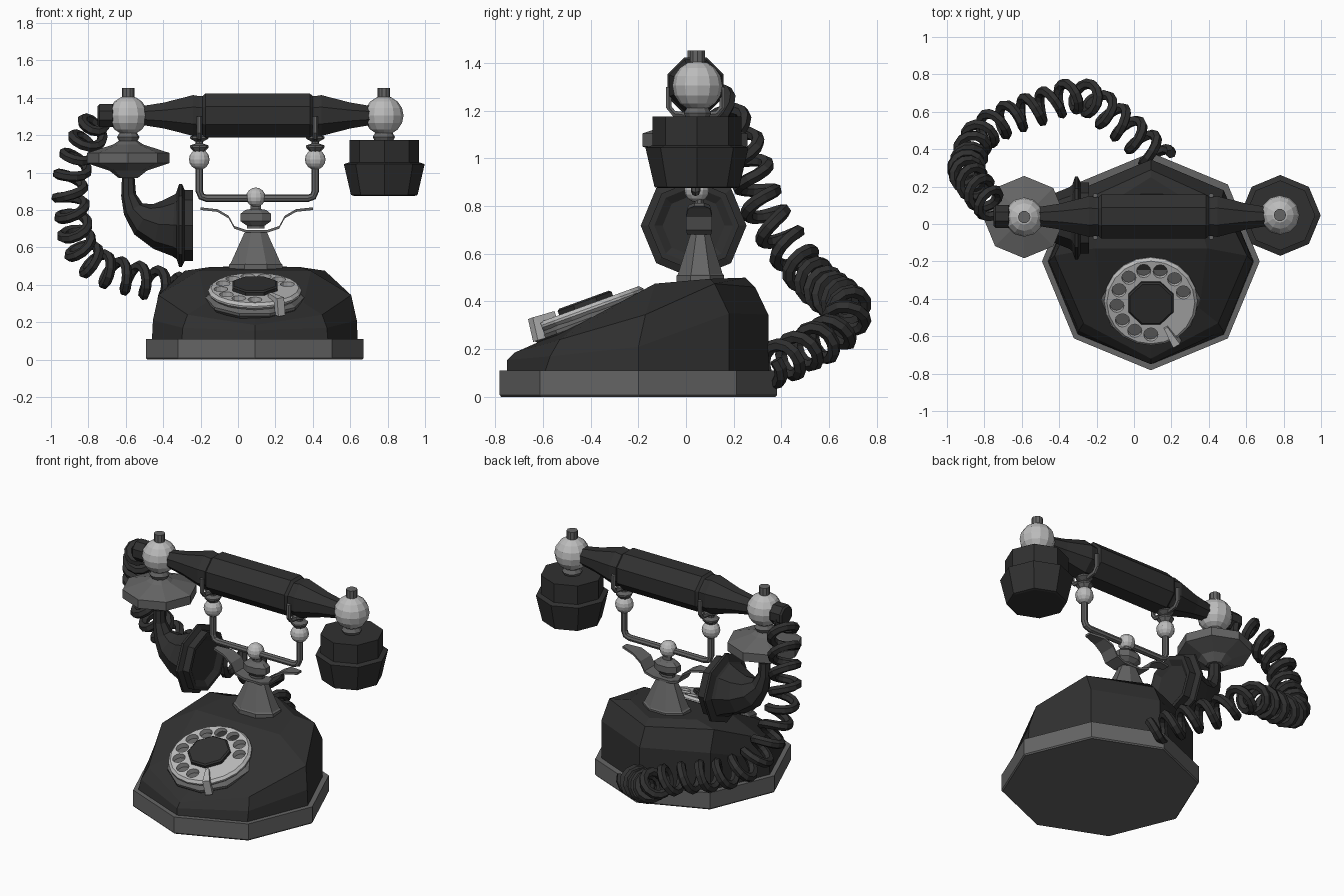
import bpy, bmesh
from math import sin, cos, pi, radians
from mathutils import Vector, Matrix

if "Cube" in bpy.data.objects:
    bpy.data.objects.remove(bpy.data.objects["Cube"])


def material(name, v):
    m = bpy.data.materials.new(name)
    m.diffuse_color = (v, v, v, 1)
    m.use_nodes = True
    m.node_tree.nodes["Principled BSDF"].inputs["Base Color"].default_value = m.diffuse_color
    return m


DARK, GREY, LIGHT = material("dark", .03), material("grey", .13), material("light", .5)
I = Matrix.Identity(4)


def finish(name, bm, mat):
    bmesh.ops.recalc_face_normals(bm, faces=bm.faces)
    me = bpy.data.meshes.new(name)
    bm.to_mesh(me)
    bm.free()
    me.materials.append(mat)
    ob = bpy.data.objects.new(name, me)
    bpy.context.collection.objects.link(ob)
    return ob


def bridge(bm, rings, caps=True):
    vs = [[bm.verts.new(p) for p in r] for r in rings]
    n = len(vs[0])
    for a, b in zip(vs, vs[1:]):
        for i in range(n):
            bm.faces.new((a[i], a[(i + 1) % n], b[(i + 1) % n], b[i]))
    if caps:
        bm.faces.new(vs[0])
        bm.faces.new(vs[-1])
    return vs


def skin(name, rings, mat):
    bm = bmesh.new()
    bridge(bm, rings)
    return finish(name, bm, mat)


def lathe(name, prof, n, mat, M=I, phase=0):
    """prof: (radius, height) pairs turned round the local z axis of M"""
    return skin(name, [[M @ Vector((r * cos(2 * pi * (i + phase) / n), r * sin(2 * pi * (i + phase) / n), h))
                        for i in range(n)] for r, h in prof], mat)


def sweep(name, pts, radii, n, mat, side=(0, 1, 0), phase=0):
    """tube along pts with one radius or one per point"""
    pts = [Vector(p) for p in pts]
    if not isinstance(radii, (list, tuple)):
        radii = [radii] * len(pts)
    u, rings = Vector(side), []
    for i, p in enumerate(pts):
        t = (pts[min(i + 1, len(pts) - 1)] - pts[max(i - 1, 0)]).normalized()
        u = (u - t * u.dot(t)).normalized()
        w = t.cross(u)
        rings.append([p + radii[i] * (u * cos(2 * pi * (k + phase) / n) + w * sin(2 * pi * (k + phase) / n))
                      for k in range(n)])
    return skin(name, rings, mat)


def ball(name, loc, r, mat=LIGHT, seg=12):
    bm = bmesh.new()
    bmesh.ops.create_uvsphere(bm, u_segments=seg, v_segments=8, radius=r, matrix=Matrix.Translation(loc))
    return finish(name, bm, mat)


def at(x, y, z=0, sy=1):
    return Matrix.Translation((x, y, z)) @ Matrix.Diagonal((1, sy, 1, 1))


# plinth
lathe("plinth", [(.575, 0), (.582, .008), (.582, .11)], 8, GREY, at(.09, -.2))

# sloping body: half rings from front to back, mirrored
halves = [
    [(0, -.75, .11), (.39, -.59, .11), (.55, -.2, .11), (.39, .18, .11), (0, .345, .11)],
    [(0, -.75, .155), (.385, -.57, .17), (.545, -.2, .21), (.39, .18, .35), (0, .345, .345)],
    [(0, -.72, .185), (.36, -.53, .24), (.515, -.17, .345), (.375, .12, .475), (0, .29, .46)],
    [(0, -.58, .235), (.26, -.45, .304), (.30, -.13, .475), (.24, .10, .495), (0, .25, .50)],
]
bm = bmesh.new()
v = bridge(bm, [[(x + .09, y, z) for x, y, z in h] + [(.09 - x, y, z) for x, y, z in h[3:0:-1]]
                for h in halves], caps=False)
bm.faces.new(v[0])
top = v[-1]
bm.faces.new([top[i] for i in (0, 1, 2, 6, 7)])
bm.faces.new([top[i] for i in (2, 3, 4, 5, 6)])
finish("body", bm, DARK)

# dial, tilted towards the front
D = Matrix.Translation((.09, -.385, .29)) @ Matrix.Rotation(radians(20), 4, 'X')
lathe("dial_base", [(.225, -.02), (.265, .03), (.265, .045), (.23, .068)], 10, GREY, D)
plate = lathe("finger_plate", [(.235, .06), (.25, .075), (.25, .085), (.235, .1)], 20, LIGHT, D)
lathe("dial_cap", [(.13, .09), (.13, .118), (.12, .125)], 8, DARK, D, .5)
bm = bmesh.new()
for i in range(10):
    a = radians(18 + i * 28)
    bmesh.ops.create_cone(bm, cap_ends=True, segments=12, radius1=.038, radius2=.038, depth=.2,
                          matrix=D @ Matrix.Translation((.183 * cos(a), .183 * sin(a), .08)))
cutter = finish("hole_cutter", bm, LIGHT)
cutter.hide_render = True
mod = plate.modifiers.new("holes", 'BOOLEAN')
mod.object, mod.operation, mod.solver = cutter, 'DIFFERENCE', 'EXACT'
bpy.context.view_layer.objects.active = plate
bpy.ops.object.modifier_apply(modifier=mod.name)
bpy.data.objects.remove(cutter)
a = radians(-60)
sweep("finger_stop", [D @ Vector((r * cos(a), r * sin(a), h)) for r, h in ((.16, .112), (.262, .112), (.268, .03))],
      [.015, .03, .03], 4, LIGHT, (1, 0, 0), .5)

# pedestal, collar and block
lathe("pedestal", [(.155, .48), (.155, .508), (.145, .515), (.065, .68)], 8, GREY, at(.095, .06, 0, .7), .5)
lathe("pedestal_block", [(.05, .70), (.05, .715), (.088, .74), (.088, .78), (.06, .80), (.03, .805), (.03, .83)],
      8, GREY, at(.095, .055, 0, .65), .5)

# leaf-shaped cradle wings in one curved strip
half = [(.30, .80, .02), (.21, .79, .045), (.15, .755, .055), (.12, .70, .055), (.06, .68, .05)]
strip = [(-x, z, w) for x, z, w in half] + [(x, z, w) for x, z, w in half[::-1]]
skin("cradle_wings", [[(.1 + x, .055 - w, z), (.1 + x, .055 + w, z), (.1 + x, .055 + w, z + .014),
                       (.1 + x, .055 - w, z + .014)] for x, z, w in strip], GREY)

# cradle bar, balls and forks
ball("cradle_centre_ball", (.095, .045, .868), .052)
arm = [(.31, 1.04), (.31, .90), (.298, .872), (.27, .862)]
sweep("cradle_bar", [(.103 - x, .04, z) for x, z in arm] + [(.103 + x, .04, z) for x, z in arm[::-1]], .02, 8, GREY)
for s, side in ((-1, "left"), (1, "right")):
    x = .103 + s * .31
    ball(side + "_cradle_ball", (x, .04, 1.07), .055)
    lathe(side + "_cradle_rings", [(.02, 1.10), (.05, 1.135), (.05, 1.145), (.02, 1.155), (.02, 1.165),
                                   (.05, 1.182), (.05, 1.192), (.02, 1.205)], 8, GREY, at(x, .04))
    u = [(.112, 1.30), (.112, 1.215), (.09, 1.188), (.03, 1.18)]
    sweep(side + "_fork", [(x, .04 - y, z) for y, z in u] + [(x, .04 + y, z) for y, z in u[::-1]],
          .014, 6, GREY, (1, 0, 0))

# handset: bar with grip, end balls and studs
H = Matrix.Translation((0, .04, 1.305)) @ Matrix.Rotation(pi / 2, 4, 'Y')
lathe("handset_bar", [(.055, -.75), (.066, -.74), (.066, -.67), (.055, -.66), (.057, -.50), (.075, -.395),
                      (.118, -.24), (.112, -.205), (.112, -.19), (.127, -.175), (.127, .385), (.112, .40),
                      (.112, .412), (.118, .446), (.075, .60), (.055, .71), (.05, .78)], 8, DARK, H, .5)
for x, y, side in ((-.587, .037, "left"), (.78, .048, "right")):
    ball(side + "_handset_ball", (x, y, 1.305), .105)
    lathe(side + "_handset_stud", [(.033, 1.38), (.033, 1.452)], 10, GREY, at(x, y))
    lathe(side + "_handset_neck", [(.04, 1.15), (.06, 1.19), (.045, 1.215)], 10, GREY, at(x, y))

# earpiece cup
lathe("earpiece", [(.165, .876), (.178, .88), (.216, 1.045), (.187, 1.055), (.187, 1.175)], 8, DARK, at(.782, .046))

# mouthpiece saucer and bent horn
lathe("mouthpiece_disc", [(.05, .97), (.10, 1.01), (.22, 1.05), (.22, 1.105), (.08, 1.15), (.05, 1.17)],
      8, GREY, at(-.587, .037))
sweep("horn", [(-.587, .035, .99), (-.585, .035, .88), (-.56, .034, .805), (-.505, .033, .75), (-.425, .032, .722),
               (-.345, .032, .718), (-.315, .032, .718)], [.033, .04, .058, .095, .133, .165, .19], 8, DARK)
R = Matrix.Translation((0, .032, .718)) @ Matrix.Rotation(pi / 2, 4, 'Y')
lathe("horn_rim", [(.16, -.335), (.222, -.315), (.222, -.30), (.19, -.285), (.19, -.24), (.165, -.24), (.13, -.262)],
      8, DARK, R)

# coiled cord: a helix carried along a smooth path
path = [Vector(p) for p in [
    (-.73, .05, 1.29), (-.79, .13, 1.21), (-.86, .22, 1.08), (-.90, .28, .93), (-.885, .33, .78), (-.86, .42, .64),
    (-.79, .50, .53), (-.66, .57, .46), (-.5, .625, .42), (-.35, .68, .38), (-.25, .675, .33), (-.15, .60, .25),
    (-.05, .52, .21), (.05, .43, .16), (.15, .33, .12)]]
P = [2 * path[0] - path[1]] + path + [2 * path[-1] - path[-2]]
fine = []
for p0, p1, p2, p3 in zip(P, P[1:], P[2:], P[3:]):
    for k in range(20):
        t = k / 20
        fine.append(.5 * (2 * p1 + (p2 - p0) * t + (2 * p0 - 5 * p1 + 4 * p2 - p3) * t ** 2
                          + (3 * p1 - p0 - 3 * p2 + p3) * t ** 3))
dist = [0]
for p, q in zip(fine, fine[1:]):
    dist.append(dist[-1] + (q - p).length)
coil, u = [], Vector((0, 1, 0))
TURNS, STEPS, j = 19, 12, 0
for i in range(TURNS * STEPS + 1):
    s = dist[-1] * i / (TURNS * STEPS)
    while j < len(fine) - 2 and dist[j + 1] < s:
        j += 1
    p = fine[j].lerp(fine[j + 1], (s - dist[j]) / (dist[j + 1] - dist[j]))
    t = (fine[j + 1] - fine[j]).normalized()
    u = (u - t * u.dot(t)).normalized()
    a = 2 * pi * i / STEPS
    r = .075 * min(1, .3 + i / STEPS)
    coil.append(p + r * (u * cos(a) + t.cross(u) * sin(a)))
sweep("coiled_cord", coil, .028, 6, DARK)
